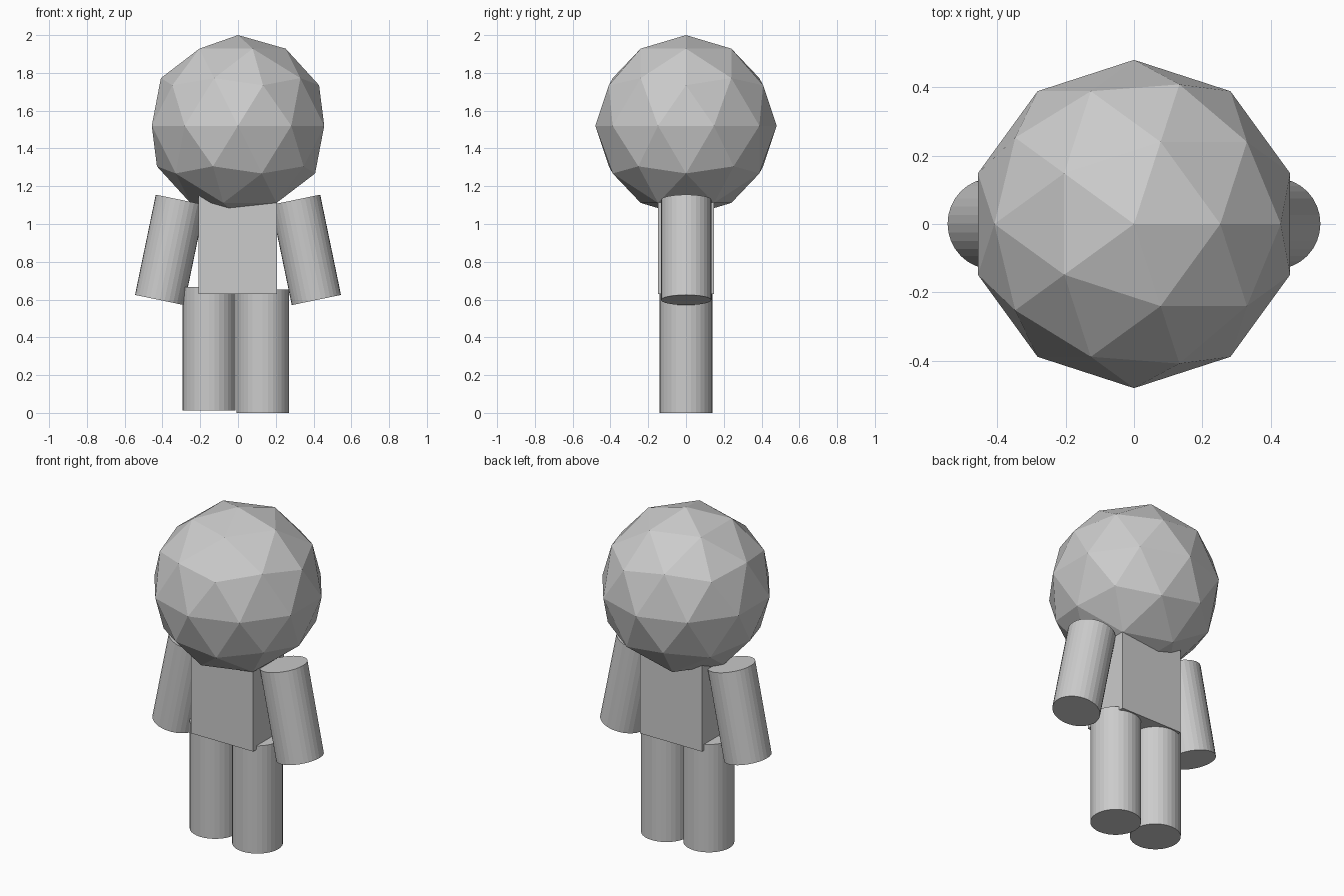
import bpy
import math

if "Cube" in bpy.data.objects:
    bpy.data.objects.remove(bpy.data.objects["Cube"])

# One plain grey for the whole figure
grey = bpy.data.materials.new("plain grey")
grey.diffuse_color = (0.6, 0.6, 0.6, 1)
grey.use_nodes = True
grey.node_tree.nodes["Principled BSDF"].inputs["Base Color"].default_value = grey.diffuse_color


def finish(name):
    ob = bpy.context.object
    ob.name = name
    ob.data.materials.append(grey)
    return ob


def limb(name, radius, length, loc, tilt=0):
    bpy.ops.mesh.primitive_cylinder_add(
        vertices=32, radius=radius, depth=length, location=loc,
        rotation=(0, math.radians(tilt), 0))
    return finish(name)


# Faceted head
bpy.ops.mesh.primitive_ico_sphere_add(subdivisions=2, radius=0.48, location=(0, 0, 1.52))
finish("head")

# Box torso, its top sunk into the head
bpy.ops.mesh.primitive_cube_add(size=1, location=(-0.002, -0.001, 0.915))
torso = finish("torso")
torso.scale = (0.416, 0.297, 0.57)

# Arms splayed outwards
for side, name in ((-1, "left_arm"), (1, "right_arm")):
    limb(name, 0.133, 0.542, (side * 0.36, 0.001, 0.863), -side * 11.7)

# Upright legs, one set slightly higher
limb("left_leg", 0.14, 0.653, (-0.153, 0, 0.34))
limb("right_leg", 0.14, 0.653, (0.131, 0, 0.3265))
